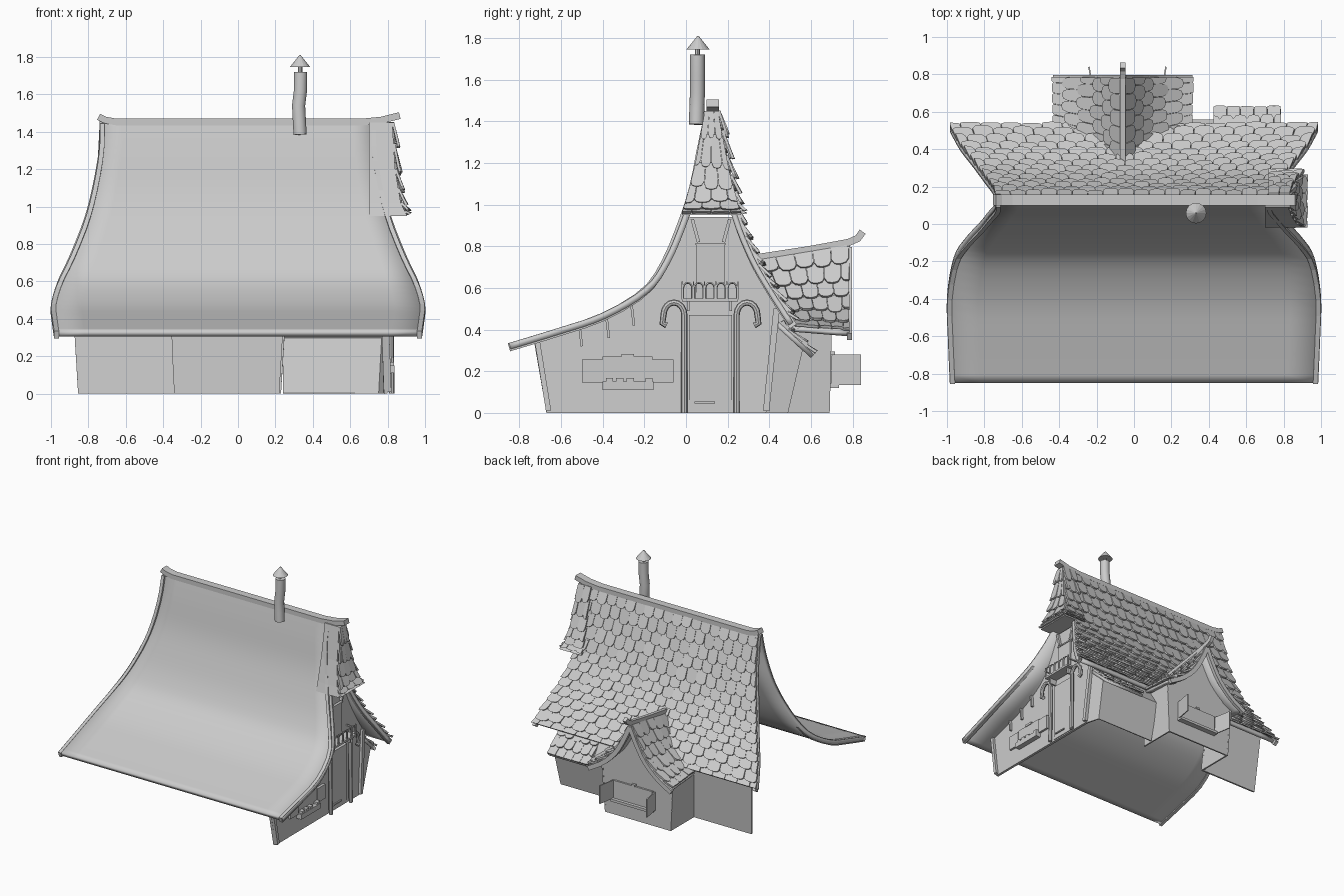
import bpy, bmesh, math, random
from mathutils import Vector as V

if "Cube" in bpy.data.objects:
    bpy.data.objects.remove(bpy.data.objects["Cube"])
random.seed(4)

def mesh(name, verts, faces, thick=0, out=None, smooth=False):
    bm = bmesh.new()
    vs = [bm.verts.new(v) for v in verts]
    for f in faces:
        bm.faces.new([vs[i] for i in f])
    bm.normal_update()
    if out is None:
        bmesh.ops.recalc_face_normals(bm, faces=bm.faces[:])
    elif sum((f.normal.dot(V(out)) for f in bm.faces)) < 0:
        bmesh.ops.reverse_faces(bm, faces=bm.faces[:])
    me = bpy.data.meshes.new(name)
    bm.to_mesh(me)
    bm.free()
    ob = bpy.data.objects.new(name, me)
    bpy.context.collection.objects.link(ob)
    if thick:
        m = ob.modifiers.new("thickness", 'SOLIDIFY')
        m.thickness, m.offset = thick, -1
    if smooth:
        bpy.context.view_layer.objects.active = ob
        bpy.ops.object.select_all(action='DESELECT')
        ob.select_set(True)
        bpy.ops.object.shade_smooth_by_angle()
    return ob

BOX = [(0, 1, 3, 2), (4, 6, 7, 5), (0, 4, 5, 1), (2, 3, 7, 6), (0, 2, 6, 4), (1, 5, 7, 3)]
def box(name, xs, ys, zs):
    return mesh(name, [(x, y, z) for x in xs for y in ys for z in zs], BOX)

def tube(name, pts, r, sides=8, close=True):
    # round bar following a path
    pts = [V(p) for p in pts]
    verts, n = [], len(pts)
    for i, p in enumerate(pts):
        t = (pts[min(i + 1, n - 1)] - pts[max(i - 1, 0)]).normalized()
        a = t.cross(V((1, 0, 0))).normalized()
        b = t.cross(a)
        verts += [p + r * (a * math.cos(k * math.tau / sides) + b * math.sin(k * math.tau / sides)) for k in range(sides)]
    return skin(name, verts, n, sides, True)

def skin(name, verts, n, s, smooth=False):
    faces = [(i*s + k, i*s + (k+1) % s, (i+1)*s + (k+1) % s, (i+1)*s + k) for i in range(n-1) for k in range(s)]
    return mesh(name, verts, faces + [range(s), range((n-1)*s, n*s)], smooth=smooth)

def sweep(name, pts, side, w, h):
    # rectangular moulding following a path
    pts, side, verts = [V(p) for p in pts], V(side), []
    for i, p in enumerate(pts):
        t = (pts[min(i + 1, len(pts) - 1)] - pts[max(i - 1, 0)]).normalized()
        n = t.cross(side).normalized()
        verts += [p + side*w/2*a + n*h/2*b for a, b in ((1, 1), (-1, 1), (-1, -1), (1, -1))]
    return skin(name, verts, len(pts), 4)

def sample(prof, t):
    # smooth curve through the profile points
    n = len(prof) - 1
    i = min(int(t * n), n - 1)
    f = t * n - i
    p0, p1, p2, p3 = (prof[max(0, min(n, i + d))] for d in (-1, 0, 1, 2))
    return [.5*(2*b + (c-a)*f + (2*a-5*b+4*c-d)*f*f + (3*b-a-3*c+d)*f**3) for a, b, c, d in zip(p0, p1, p2, p3)]

def sheet(name, P, nu, nv, thick, out):
    verts = [P(i / nu, j / nv) for j in range(nv + 1) for i in range(nu + 1)]
    w = nu + 1
    faces = [(j*w+i, j*w+i+1, (j+1)*w+i+1, (j+1)*w+i) for j in range(nv) for i in range(nu)]
    return mesh(name, verts, faces, thick, out, True)

def tiles(name, P, rows, cols, out, lift=.022):
    # overlapping shingles with rounded lower ends
    verts, faces = [], []
    shape = [(0, 0), (1, 0), (1, .78), (.85, .95), (.6, 1), (.4, 1), (.15, .95), (0, .78)]
    for r in range(rows):
        for c in range(cols + r % 2):
            u0 = (c - .5 * (r % 2)) / cols
            du = .97 / cols
            v0, L = r / rows, (1.12 + random.uniform(0, .22)) / rows
            um, vm = min(max(u0 + du/2, .01), .98), min(v0 + .5/rows, .98)
            p = V(P(um, vm))
            n = (V(P(um + .01, vm)) - p).cross(V(P(um, vm + .01)) - p).normalized()
            if n.dot(V(out)) < 0:
                n = -n
            b = len(verts)
            up = lift + random.uniform(-.005, .007)
            for h in (0, .014):
                for a, d in shape:
                    q = V(P(min(max(u0 + du*a, 0), 1), min(v0 + L*d, 1)))
                    verts.append(q + n * (h - .004 + up*d))
            k = len(shape)
            faces += [range(b, b+k), range(b+k, b+2*k)]
            faces += [(b+i, b+(i+1) % k, b+k+(i+1) % k, b+k+i) for i in range(k)]
    return mesh(name, verts, faces)

# Main roof: profiles of (y, z, half width)
FRONT = [(.11, 1.46, .74), (.075, 1.3, .745), (.035, 1.1, .78), (-.02, .93, .825), (-.1, .74, .90), (-.2, .6, .965), (-.4, .48, 1.0), (-.62, .405, .995), (-.85, .335, .985)]
BACK = [(.14, 1.45, .74), (.185, 1.2, .755), (.245, .95, .80), (.325, .75, .86), (.415, .59, .93), (.515, .435, .985)]
def slope(prof, k=1):
    def P(u, v):
        y, z, w = sample(prof, v)
        return (w * (2*u - 1) * k, y, z)
    return P
front, back = slope(FRONT), slope(BACK)
sheet("front_roof", front, 12, 32, .03, (0, -1, 1))
sheet("back_roof", back, 12, 20, .025, (0, 1, 1))
tiles("back_shingles", back, 14, 18, (0, 1, 1))
for s, u in (("left", 0), ("right", 1)):
    for nm, P in (("front", front), ("back", back)):
        pts = [V(P(u, i/20)) + V(((.5-u)*.03, 0, -.02)) for i in range(21)]
        sweep(f"{nm}_{s}_bargeboard", pts, (1, 0, 0), .025, .04)

# Ridge beam with upturned ends
sweep("ridge_beam", [(-.745, .128, 1.48), (-.71, .128, 1.463), (-.65, .128, 1.452), (.66, .128, 1.452), (.77, .128, 1.463), (.865, .128, 1.487)], (0, 1, 0), .06, .036)

# Shingled half hip over the right gable
HIP = [(.825, .09, .155, 1.45), (.84, .045, .20, 1.2), (.87, 0, .245, 1.02), (.905, -.02, .265, .95)]
skin("gable_hood", [p for x, a, b, z in HIP for p in ((.70, a, z), (x, a, z), (x, b, z), (.70, b, z))], 4, 4)
def hood(u, v):
    x, a, b, z = sample(HIP, v)
    return (x, a + (b-a)*u, z)
def hood_side(u, v):
    x, a, b, z = sample(HIP, v)
    return (.72 + (x + .01 - .72)*u, b, z)
tiles("hood_shingles", hood, 6, 3, (1, 0, .2))
tiles("hood_back_shingles", hood_side, 7, 2, (0, 1, .2))

# Bent stovepipe with cap
tube("chimney", [(.332, .05, 1.385), (.328, .052, 1.46), (.324, .055, 1.54), (.334, .055, 1.62), (.335, .055, 1.72)], .036, 14)
tube("chimney_stem", [(.332, .055, 1.71), (.332, .055, 1.76)], .012)
bpy.ops.mesh.primitive_cone_add(vertices=16, radius1=.055, radius2=.003, depth=.065, location=(.332, .058, 1.778))
bpy.context.object.name = "chimney_cap"

# Walls
def wx(z):
    return .80 - .035 * z
GABLE = [(-.67, 0), (-.73, .345), (-.4, .45), (-.2, .56), (-.1, .70), (-.01, .94), (.24, .94), (.31, .74), (.40, .58), (.48, .45), (.425, .42), (.385, 0)]
mesh("right_wall", [(wx(z), y, z) for y, z in GABLE], [range(len(GABLE))], .02, (1, 0, 0))
mesh("back_wall", [(-.855, .40, 0), (-.34, .40, 0), (-.36, .44, .5), (-.885, .44, .5)], [(0, 1, 2, 3)], .015, (0, 1, 0))
mesh("lean_to_walls", [(.24, .49, 0), (.76, .49, 0), (.775, .56, .3), (.24, .56, .3), (.24, .46, .47), (.775, .46, .46), (.79, .385, 0), (.785, .42, .45)],
     [(0, 1, 2, 3), (3, 2, 5, 4), (1, 6, 7, 5, 2)], .012, (.3, 1, 0))

# Lean-to roof
def lean(u, v):
    return (.425 + .36*u, .43 + .185*v, .45 - .17*v)
sheet("lean_to_roof", lean, 2, 2, .022, (0, 1, 1))
tiles("lean_to_shingles", lean, 3, 5, (0, 1, 1), .015)

# Rear dormer bay: walls, curved roof, ridge
CX = -.06
DORM = [(0, .81), (.055, .69), (.13, .565), (.24, .46), (.365, .385)]
WALL = [(-.29, 0), (.29, 0), (.315, .39), (.24, .43), (.13, .54), (.055, .66), (0, .77), (-.055, .66), (-.13, .54), (-.24, .43), (-.315, .39)]
mesh("bay_gable", [(CX + x, .69 + .02*z, z) for x, z in WALL], [range(len(WALL))], .012, (0, 1, 0))
for s, nm in ((-1, "left"), (1, "right")):
    mesh(f"bay_{nm}_wall", [(CX + s*.29, .39, 0), (CX + s*.29, .69, 0), (CX + s*.315, .70, .40), (CX + s*.315, .42, .42)], [(0, 1, 2, 3)], .012, (s, 0, 0))
    def dorm(u, v, s=s):
        x, z = sample(DORM, v)
        y0 = .34 + .16 * v
        return (CX + s*x, y0 + (.785 - y0)*u, z - (1-u)*(.075 - .1*v))
    sheet(f"dormer_{nm}_roof", dorm, 4, 12, .02, (s, 0, 1))
    tiles(f"dormer_{nm}_shingles", dorm, 6, 5, (s, 0, 1), .018)
    sweep(f"dormer_{nm}_bargeboard", [V(dorm(1, i/10)) - V((0, 0, .02)) for i in range(11)], (0, 1, 0), .025, .035)
    # Open shutters of the bay window
    x = CX + .025 + s*.185
    mesh(f"bay_{nm}_shutter", [(x, .695, .135), (x + s*.025, .84, .135), (x + s*.025, .84, .28), (x, .70, .28)], [(0, 1, 2, 3)], .008, (s, 0, 0))
sweep("dormer_ridge", [(CX, .34, .745), (CX, .6, .785), (CX, .78, .818), (CX, .825, .838), (CX, .848, .87)], (1, 0, 0), .028, .035)
box("bay_window", (-.20, .14), (.685, .71), (.13, .28))
box("bay_sill", (-.21, .15), (.69, .735), (.12, .14))
box("bay_latch", (-.05, -.02), (.69, .715), (.28, .295))

# Door with crook-shaped posts
box("door", (.78, .805), (.015, .22), (.01, .47))
box("door_step", (.79, .815), (.04, .14), (.045, .055))
for s, y0 in ((-1, -.008), (1, .243)):
    arc = [(.818, y0 + s*(.05 - .05*math.cos(a*math.pi/8)), .47 + .06*math.sin(a*math.pi/8)) for a in range(9)]
    tube("crook_post", [(.822, y0, 0), (.818, y0, .3)] + arc + [(.818, y0 + s*.105, .43), (.818, y0 + s*.085, .42)], .015)

# Balcony with arched railing and upper door
box("upper_door", (.755, .787), (.05, .185), (.55, .81))
box("upper_lintel", (.755, .792), (.045, .19), (.805, .815))
box("balcony_floor", (.765, .865), (-.02, .25), (.535, .55))
for y in (.01, .215):
    box("balcony_bracket", (.77, .84), (y - .006, y + .006), (.49, .54))
for i in range(5):
    y = .008 + i * .0535
    tube("balcony_arch", [(.86, y - .022, .545), (.86, y - .022, .6)] + [(.86, y - .022*math.cos(a*math.pi/6), .6 + .025*math.sin(a*math.pi/6)) for a in range(1, 6)] + [(.86, y + .022, .6), (.86, y + .022, .545)], .005, 5)
for i in range(6):
    y = -.018 + i * .0535
    box("balcony_baluster", (.856, .864), (y - .003, y + .003), (.545, .63))
for y in (-.018, .25):
    box("balcony_side_rail", (.77, .864), (y - .004, y + .004), (.595, .605))

# Side window, shutters and planter
box("side_window", (.785, .805), (-.40, -.16), (.14, .27))
for y in (-.5, -.16):
    box("side_shutter", (.79, .812), (y, y + .1), (.145, .257))
box("side_latch", (.79, .81), (-.31, -.25), (.265, .283))
box("planter", (.795, .838), (-.40, -.155), (.11, .15))
for y in (-.385, -.335, -.285, -.195):
    box("planter_flower", (.80, .835), (y, y + .035), (.145, .168))

# Timber framing on the right wall
def beam(name, a, b, w):
    sweep(name, [(wx(z) + .008, y, z) for y, z in (a, b)], (1, 0, 0), .025, w)
beam("front_corner_post", (-.66, .01), (-.715, .35), .025)
beam("back_corner_post", (.385, .01), (.435, .5), .03)
for y, z in ((-.5, .38), (-.37, .42), (-.25, .48)):
    beam("eave_bracket", (y, z - .06), (y - .012, z + .04), .012)
for y, t in ((.06, -.03), (.18, .03)):
    beam("gable_brace", (y, .82), (y + t, .93), .016)
